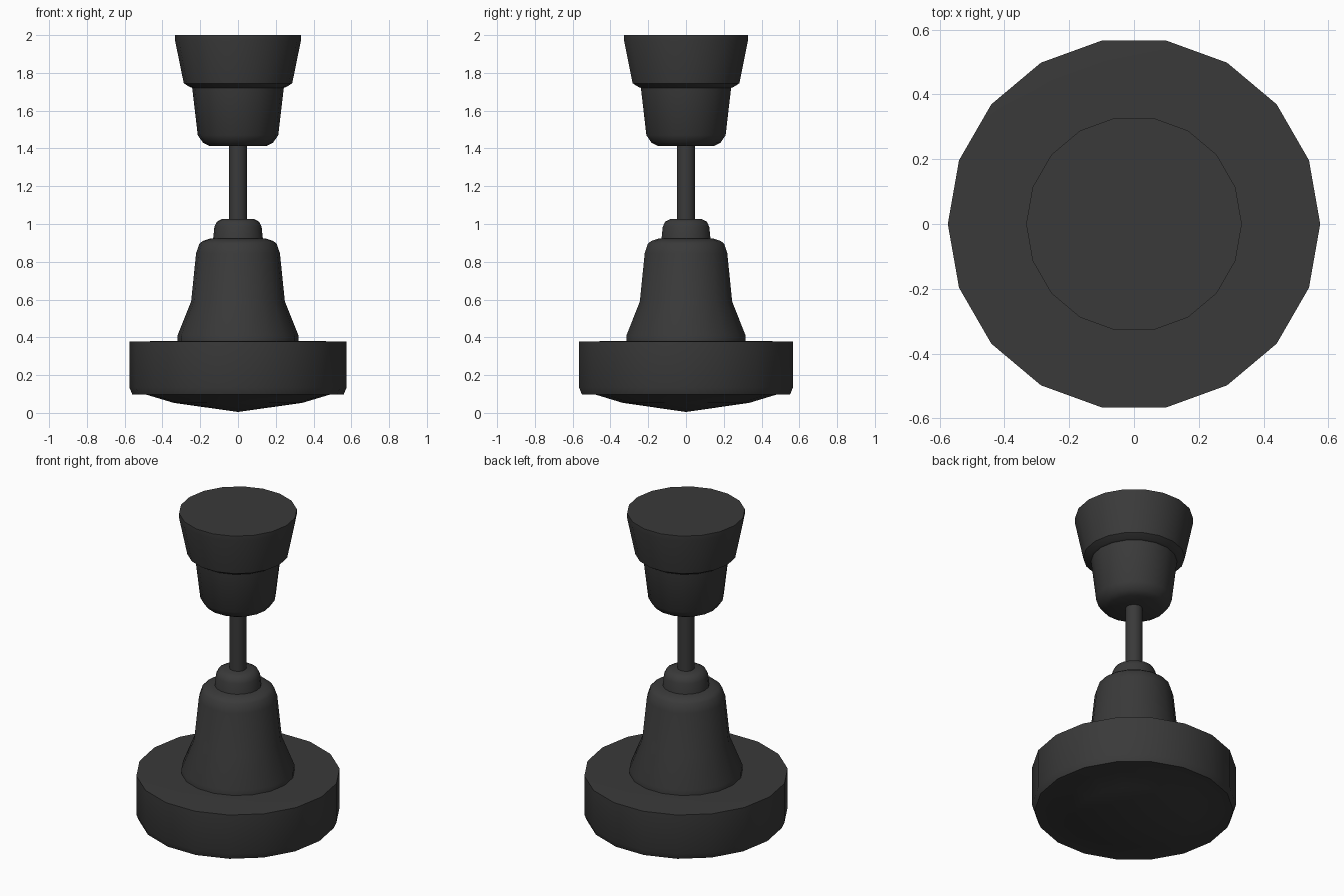
import bpy, bmesh, math

if "Cube" in bpy.data.objects:
    bpy.data.objects.remove(bpy.data.objects["Cube"])

SIDES = 18
dark = bpy.data.materials.new("dark_metal")
dark.diffuse_color = (0.042, 0.042, 0.042, 1)
dark.use_nodes = True
dark.node_tree.nodes["Principled BSDF"].inputs["Base Color"].default_value = dark.diffuse_color


def lathe(name, profile, angle=35):
    """Revolve (radius, z) points, listed bottom to top, around z; ends are closed."""
    bm = bmesh.new()
    rings = []
    for r, z in profile:
        if r == 0:
            rings.append([bm.verts.new((0, 0, z))] * SIDES)
        else:
            rings.append([bm.verts.new((r * math.cos(2 * math.pi * i / SIDES),
                                        r * math.sin(2 * math.pi * i / SIDES), z))
                          for i in range(SIDES)])
    for a, b in zip(rings, rings[1:]):
        for i in range(SIDES):
            j = (i + 1) % SIDES
            quad = list(dict.fromkeys((a[i], a[j], b[j], b[i])))
            bm.faces.new(quad)
    for ring, (r, z) in ((rings[0], profile[0]), (rings[-1], profile[-1])):
        if r > 0:
            bm.faces.new(ring)
    bmesh.ops.recalc_face_normals(bm, faces=bm.faces)
    mesh = bpy.data.meshes.new(name)
    bm.to_mesh(mesh)
    bm.free()
    ob = bpy.data.objects.new(name, mesh)
    bpy.context.collection.objects.link(ob)
    mesh.materials.append(dark)
    bpy.ops.object.select_all(action='DESELECT')
    ob.select_set(True)
    bpy.context.view_layer.objects.active = ob
    bpy.ops.object.shade_smooth_by_angle(angle=math.radians(angle))
    return ob


# Ceiling mount: flared upper cup and smaller lower cup
lathe("ceiling_cup", [(0.24, 1.72), (0.255, 1.725), (0.287, 1.745),
                      (0.333, 1.97), (0.333, 2.0)])
lathe("lower_cup", [(0.15, 1.412), (0.185, 1.43), (0.213, 1.47), (0.243, 1.725)], 50)

# Hanging rod
lathe("rod", [(0.048, 1.0), (0.048, 1.43)])

# Collar and bell-shaped motor cover
lathe("collar", [(0.133, 0.91), (0.125, 0.985), (0.112, 1.012), (0.085, 1.026)], 50)
lathe("bell_cover", [(0.32, 0.375), (0.32, 0.41), (0.248, 0.59), (0.222, 0.845),
                     (0.205, 0.895), (0.187, 0.91), (0.15, 0.922)], 50)

# Drum housing with its shallow pointed underside
lathe("drum_housing", [(0, 0.005), (0.34, 0.053), (0.49, 0.098), (0.56, 0.098),
                       (0.575, 0.135), (0.575, 0.377), (0.43, 0.38)])
